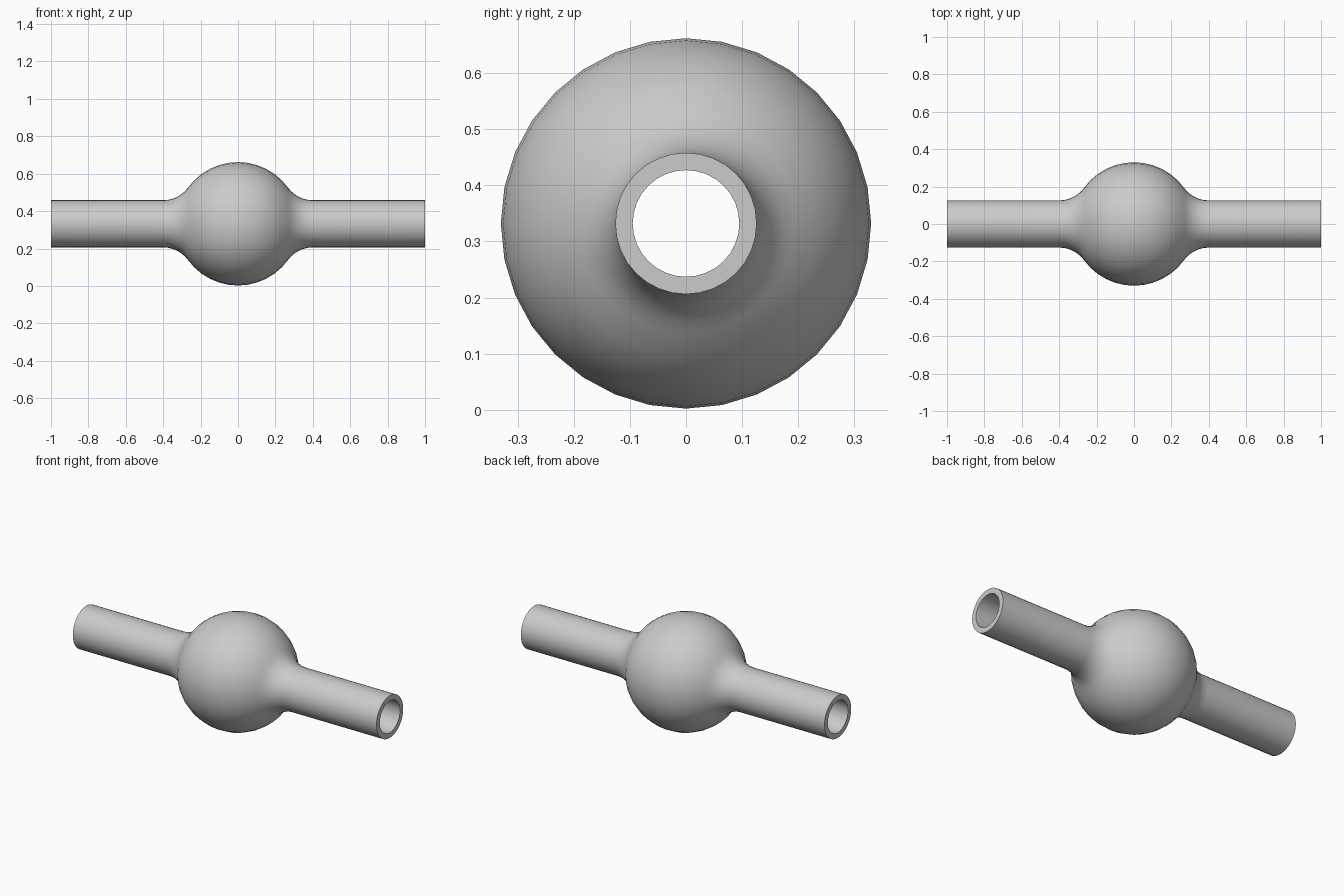
import bpy, bmesh
from math import sin, cos, pi, sqrt, atan2, radians
from mathutils import Vector, Matrix

if "Cube" in bpy.data.objects:
    bpy.data.objects.remove(bpy.data.objects["Cube"])

HALF, NECK, CENTRE_Z, SIDES = 1.0, 0.4, 0.332, 32
BULB_R, PIPE_R, WALL = 0.33, 0.126, 0.031


def wall_profile(bulb, pipe):
    """Pipe, concave neck fillet and bulb arc, as (x, radius) from -x to +x."""
    fillet = (NECK**2 + pipe**2 - bulb**2) / (2 * (bulb - pipe))
    centre_r = pipe + fillet
    lean = atan2(centre_r, NECK)
    half = [(HALF, pipe)]
    for i in range(7):
        a = -pi / 2 - (pi / 2 - lean) * i / 6
        half.append((NECK + fillet * cos(a), centre_r + fillet * sin(a)))
    for i in range(1, 6):
        a = lean + (pi / 2 - lean) * i / 6
        half.append((bulb * cos(a), bulb * sin(a)))
    return [(-x, r) for x, r in half] + [(0, bulb)] + half[::-1]


# Colour
grey = bpy.data.materials.new("light grey")
grey.use_nodes = True
colour = (0.6, 0.6, 0.6, 1)
grey.diffuse_color = colour
grey.node_tree.nodes["Principled BSDF"].inputs["Base Color"].default_value = colour

# Hollow bulb pipe: closed wall section turned around the x axis
section = wall_profile(BULB_R, PIPE_R)
section += wall_profile(BULB_R - WALL, PIPE_R - WALL)[::-1]
bm = bmesh.new()
verts = [bm.verts.new((x, 0, r)) for x, r in section]
edges = [bm.edges.new((v, verts[i - 1])) for i, v in enumerate(verts)]
bmesh.ops.spin(bm, geom=verts + edges, cent=(0, 0, 0), axis=(1, 0, 0),
               angle=2 * pi, steps=SIDES, use_duplicate=False)
bmesh.ops.remove_doubles(bm, verts=bm.verts[:], dist=0.0005)
bmesh.ops.recalc_face_normals(bm, faces=bm.faces[:])
bmesh.ops.translate(bm, vec=(0, 0, CENTRE_Z), verts=bm.verts[:])
mesh = bpy.data.meshes.new("bulb_pipe")
bm.to_mesh(mesh)
bm.free()
mesh.materials.append(grey)
pipe = bpy.data.objects.new("bulb_pipe", mesh)
bpy.context.collection.objects.link(pipe)

# Smooth walls with crisp end rims
bpy.ops.object.select_all(action="DESELECT")
pipe.select_set(True)
bpy.context.view_layer.objects.active = pipe
bpy.ops.object.shade_smooth_by_angle(angle=radians(40))
